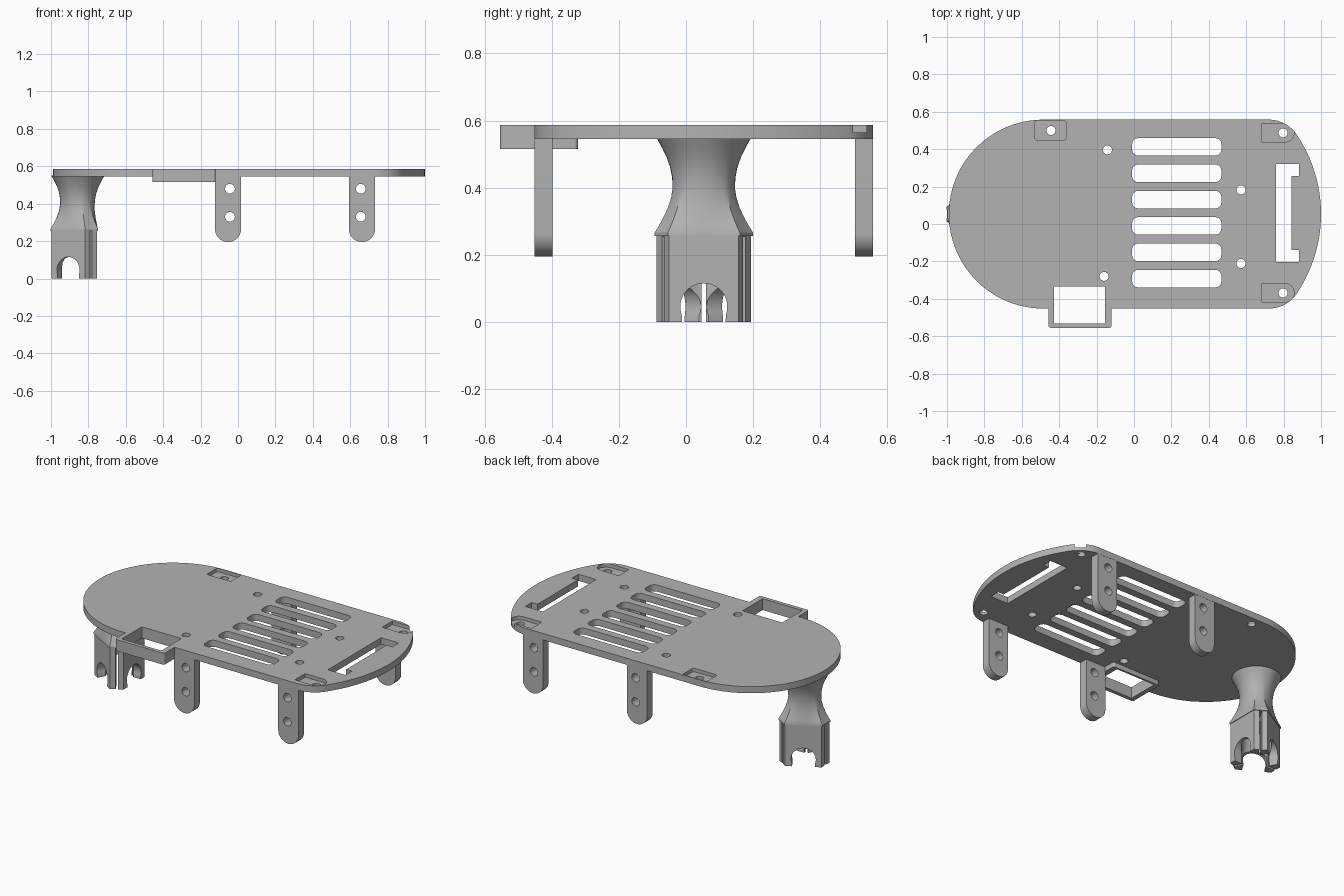
import bpy, bmesh
from math import sin, cos, pi, radians
from mathutils import Matrix

old = bpy.data.objects.get("Cube")
if old:
    bpy.data.objects.remove(old, do_unlink=True)

grey = bpy.data.materials.new("mid grey")
grey.use_nodes = True
COLOUR = (0.45, 0.45, 0.45, 1)
grey.diffuse_color = COLOUR
grey.node_tree.nodes["Principled BSDF"].inputs["Base Color"].default_value = COLOUR

UPRIGHT = Matrix.Rotation(pi / 2, 4, "X")   # profile (x, z), extruded along -y


def arc(cx, cy, r, a0, a1, n=12):
    return [(cx + r * cos(radians(a0 + (a1 - a0) * i / n)),
             cy + r * sin(radians(a0 + (a1 - a0) * i / n))) for i in range(n + 1)]


def circle(cx, cy, r, n=24):
    return arc(cx, cy, r, 0, 360, n)[:-1]


def rect(x0, x1, y0, y1, r=0.0):
    if not r:
        return [(x0, y0), (x1, y0), (x1, y1), (x0, y1)]
    return (arc(x1 - r, y1 - r, r, 0, 90, 5) + arc(x0 + r, y1 - r, r, 90, 180, 5)
            + arc(x0 + r, y0 + r, r, 180, 270, 5) + arc(x1 - r, y0 + r, r, 270, 360, 5))


def loft(bm, rings):
    """Skin a stack of equal rings of points and cap both ends."""
    loops = [[bm.verts.new(p) for p in ring] for ring in rings]
    for a, b in zip(loops, loops[1:]):
        for i in range(len(a)):
            j = (i + 1) % len(a)
            bm.faces.new((a[i], a[j], b[j], b[i]))
    bm.faces.new(loops[0][::-1])
    bm.faces.new(loops[-1])


def prism(bm, pts, z0, z1, mtx=Matrix()):
    loft(bm, [[mtx @ Matrix.Translation((x, y, z)).translation for x, y in pts]
              for z in (z0, z1)])


def make(name, bm):
    bmesh.ops.recalc_face_normals(bm, faces=bm.faces)
    mesh = bpy.data.meshes.new(name)
    bm.to_mesh(mesh)
    bm.free()
    obj = bpy.data.objects.new(name, mesh)
    bpy.context.collection.objects.link(obj)
    mesh.materials.append(grey)
    return obj


def combine(obj, tool, operation):
    mod = obj.modifiers.new(operation, "BOOLEAN")
    mod.object, mod.operation, mod.solver = tool, operation, "EXACT"
    mod.use_self = True
    tool.hide_render = True
    bpy.context.view_layer.objects.active = obj
    bpy.ops.object.modifier_apply(modifier=mod.name)
    bpy.data.objects.remove(tool, do_unlink=True)


def smooth(obj):
    bpy.ops.object.select_all(action="DESELECT")
    obj.select_set(True)
    bpy.context.view_layer.objects.active = obj
    bpy.ops.object.shade_smooth_by_angle(angle=radians(28))


MID, BOTTOM, TOP = 0.053, 0.545, 0.586

# Base plate: round rear end, flatter nose with filleted corners
bm = bmesh.new()
outline = (arc(0.24, MID, 0.76, -34, 34, 24) + arc(0.721, MID + 0.325, 0.18, 34, 90)[1:]
           + arc(-0.485, MID, 0.505, 90, 270, 48) + arc(0.721, MID - 0.325, 0.18, -90, -34)[:-1])
prism(bm, outline, BOTTOM, TOP)
plate = make("base_plate", bm)

# Deeper square frame on the side of the plate
bm = bmesh.new()
prism(bm, rect(-0.457, -0.12, -0.555, -0.322, 0.012), 0.515, TOP)
combine(plate, make("side_frame", bm), "UNION")

# All openings in the plate
bm = bmesh.new()
LOW, HIGH = 0.4, 0.7
prism(bm, rect(-0.428, -0.155, -0.532, -0.334), LOW, HIGH)
for i in range(6):
    y = 0.412 - 0.1408 * i
    prism(bm, rect(-0.01, 0.467, y - 0.047, y + 0.047, 0.032), LOW, HIGH)
prism(bm, [(0.76, -0.203), (0.882, -0.203), (0.882, -0.139), (0.842, -0.139),
           (0.842, 0.257), (0.882, 0.257), (0.882, 0.32), (0.76, 0.32)], LOW, HIGH)
for x, y in [(-0.142, 0.396), (-0.16, -0.28), (0.572, 0.182), (0.572, -0.211),
             (-0.444, 0.5), (0.797, 0.487), (0.797, -0.369)]:
    prism(bm, circle(x, y, 0.024), LOW, HIGH)
# Shallow screw pockets
FLOOR = 0.564
prism(bm, rect(-0.53, -0.364, 0.449, 0.553, 0.012), FLOOR, HIGH)
for y in (0.488, -0.368):
    pocket = [(0.685, y + 0.05), (0.685, y - 0.05)] + arc(0.806, y, 0.05, -90, 90)
    prism(bm, pocket, FLOOR, HIGH)
combine(plate, make("plate_cutter", bm), "DIFFERENCE")
smooth(plate)

# Four hanging brackets with two holes each
for side, y in (("front", -0.425), ("back", 0.53)):
    for end, x, hole_x in (("right", -0.053, -0.043), ("left", 0.663, 0.656)):
        bm = bmesh.new()
        tab = [(x + 0.07, 0.55), (x - 0.07, 0.55)] + arc(x, 0.265, 0.07, 180, 360, 20)
        prism(bm, tab, -y - 0.027, -y + 0.027, UPRIGHT)
        leg = make(f"{side}_{end}_bracket", bm)
        bm = bmesh.new()
        for z in (0.48, 0.33):
            prism(bm, circle(hole_x, z, 0.026), -y - 0.1, -y + 0.1, UPRIGHT)
        combine(leg, make("bracket_cutter", bm), "DIFFERENCE")
        smooth(leg)

# Ball holder: triangular cup with cut-off corners
CENTRE = Matrix.Translation((-0.856, MID, 0))
FACE, CORNER = 0.105, 0.142


def cup_radius(deg):
    a = abs((deg + 60) % 120 - 60)
    return FACE / cos(radians(a)) if a <= 45 else CORNER / cos(radians(60 - a))


def cup_ring(z, size, square, n=48):
    ring = []
    for i in range(n):
        deg = 360 * i / n
        r = size * (1 - square) + cup_radius(deg) * size / CORNER * square
        ring.append(CENTRE @ Matrix.Translation(
            (r * cos(radians(deg)), r * sin(radians(deg)), z)).translation)
    return ring


bm = bmesh.new()
loft(bm, [cup_ring(z, CORNER * 0.985, 1) for z in (0, 0.26)])
cup = make("ball_cup", bm)
bm = bmesh.new()
prism(bm, circle(0, 0, 0.085, 40), -0.1, 0.23, CENTRE)
combine(cup, make("cavity_cutter", bm), "DIFFERENCE")
bm = bmesh.new()
arch = arc(0, 0.045, 0.07, -20, 200, 24) + [(-0.064, -0.05), (0.064, -0.05)]
for k in range(3):
    turn = CENTRE @ Matrix.Rotation(radians(120 * k + 90), 4, "Z") @ UPRIGHT
    prism(bm, arch, 0.05, 0.2, turn)
    turn = CENTRE @ Matrix.Rotation(radians(120 * k + 60), 4, "Z")
    prism(bm, rect(0.05, 0.25, -0.007, 0.007), -0.05, 0.254, turn)
combine(cup, make("prong_cutter", bm), "DIFFERENCE")
smooth(cup)

# Waisted neck blending the cup into a round top
bm = bmesh.new()
profile = [(0.255, 0.145, 1), (0.266, 0.145, 1), (0.285, 0.134, 0.9), (0.31, 0.121, 0.75),
           (0.34, 0.108, 0.55), (0.37, 0.099, 0.38), (0.40, 0.095, 0.22), (0.43, 0.096, 0.12),
           (0.46, 0.101, 0.06), (0.49, 0.111, 0.02), (0.52, 0.125, 0), (0.55, 0.142, 0)]
loft(bm, [cup_ring(*p) for p in profile])
smooth(make("holder_neck", bm))
